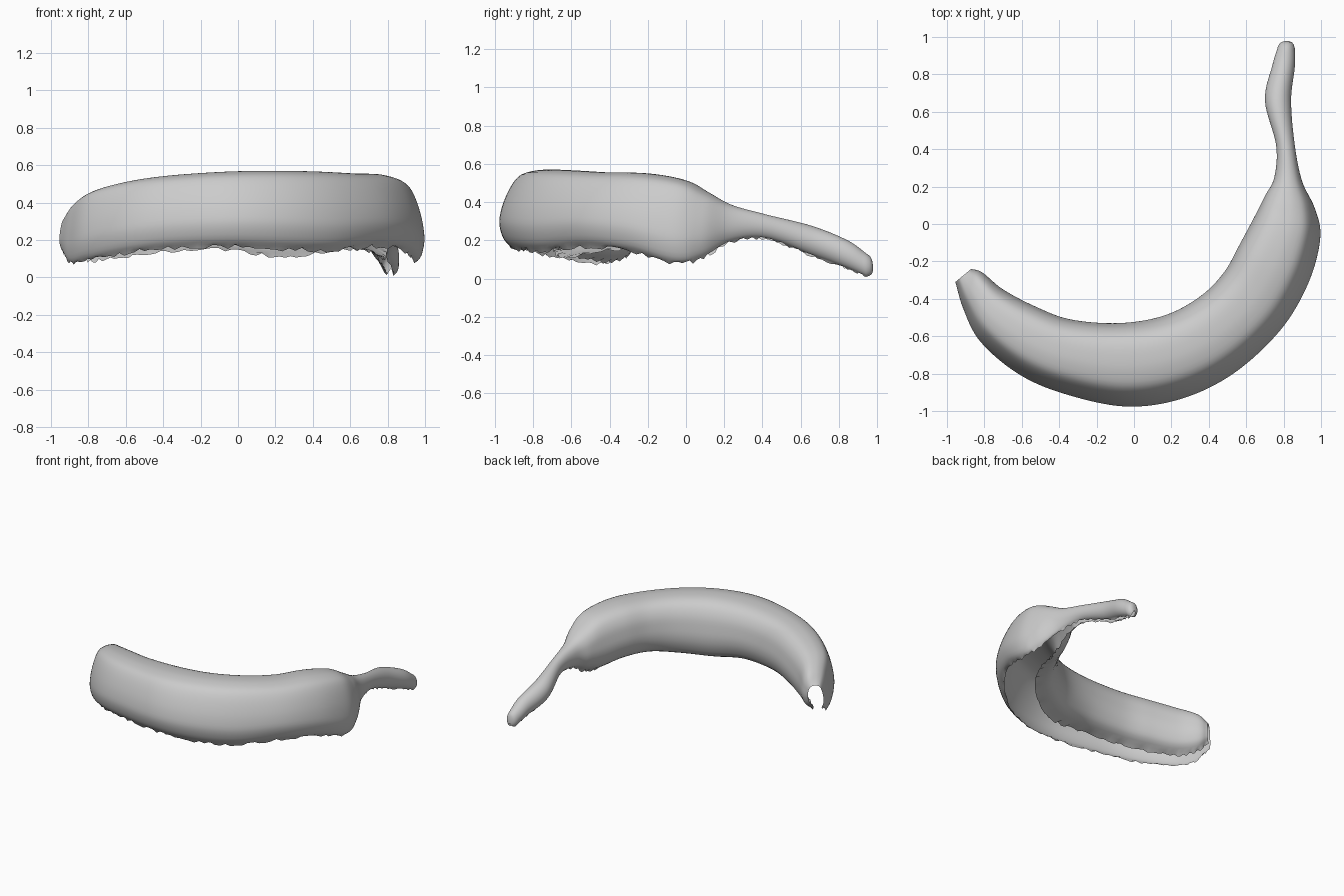
import bpy
import bmesh
import random
from math import sin, cos, radians
from mathutils import Vector

random.seed(4)

default_cube = bpy.data.objects.get("Cube")
if default_cube:
    bpy.data.objects.remove(default_cube, do_unlink=True)

RINGS_PER_STATION = 8
POINTS_PER_SPAN = 3
STEM_START = 10.5
STEM_BLEND = 2.5
STEM_HALF_ANGLE = radians(160)

# Stations from blossom end to stem tip:
# outer x, outer y, inner x, inner y, top z, outer rim z, inner rim z
stations = [
    (-.955, -.31, -.87, -.24, .32, .15, .18),
    (-.91, -.46, -.81, -.26, .40, .07, .12),
    (-.82, -.63, -.70, -.35, .465, .09, .09),
    (-.62, -.80, -.53, -.44, .515, .13, .11),
    (-.38, -.905, -.34, -.51, .545, .16, .13),
    (-.05, -.975, -.08, -.53, .565, .17, .13),
    (.25, -.935, .16, -.49, .57, .16, .09),
    (.53, -.80, .35, -.39, .565, .15, .11),
    (.78, -.57, .48, -.26, .555, .17, .14),
    (.93, -.32, .57, -.10, .55, .14, .14),
    (.995, -.08, .65, .05, .515, .07, .12),
    (.97, .08, .70, .15, .45, .10, .15),
    (.90, .23, .75, .25, .385, .19, .20),
    (.86, .42, .76, .42, .335, .21, .21),
    (.84, .66, .70, .66, .275, .12, .12),
    (.86, .84, .74, .85, .20, .05, .06),
    (.86, .94, .77, .95, .13, .01, .01),
]

# Open skin section: across the body, and rim to crown
body_section = [
    (-.72, 0), (-.9, .1), (-1, .28), (-.97, .45), (-.87, .63), (-.7, .82),
    (-.5, .94), (-.2, .99), (.1, 1), (.45, .98), (.71, .91), (.89, .77),
    (.97, .6), (1, .44), (.94, .28), (.75, .12), (.27, 0),
]

# Rounder, almost closed section for the stem
stem_section = []
for index in range(len(body_section)):
    angle = STEM_HALF_ANGLE * (2 * index / (len(body_section) - 1) - 1)
    low = cos(STEM_HALF_ANGLE)
    stem_section.append((sin(angle), (cos(angle) - low) / (1 - low)))


def smooth_path(points, steps):
    """Pass a smooth curve through points of any dimension."""
    points = [Vector(p) for p in points]
    padded = [points[0] * 2 - points[1]] + points + [points[-1] * 2 - points[-2]]
    path = []
    for a, b, c, d in zip(padded, padded[1:], padded[2:], padded[3:]):
        for step in range(steps):
            t = step / steps
            path.append((b * 2 + (c - a) * t
                         + (a * 2 - b * 5 + c * 4 - d) * t ** 2
                         + (b * 3 - a - c * 3 + d) * t ** 3) / 2)
    path.append(points[-1])
    return path


def make_ring(bm, station, stem_amount):
    """Place one section of the skin, with a torn lower rim."""
    outer_x, outer_y, inner_x, inner_y, top, outer_rim, inner_rim = station
    outer = Vector((outer_x, outer_y))
    inner = Vector((inner_x, inner_y))
    section = [Vector(b).lerp(Vector(s), stem_amount)
               for b, s in zip(body_section, stem_section)]
    profile = smooth_path(section, POINTS_PER_SPAN)
    ring = []
    for index, (across, height) in enumerate(profile):
        side = (across + 1) / 2
        place = outer.lerp(inner, side)
        rim = outer_rim + (inner_rim - outer_rim) * side
        z = rim + (top - rim) * height
        if index in (0, len(profile) - 1):
            z = max(0, z + random.uniform(-1, 1) * .012)
        ring.append(bm.verts.new((place.x, place.y, z)))
    return ring


def bridge(bm, first, second):
    for a, b, c, d in zip(first, first[1:], second[1:], second):
        bm.faces.new((a, b, c, d))


def make_material(name, colour):
    material = bpy.data.materials.new(name)
    material.use_nodes = True
    material.diffuse_color = colour
    shader = material.node_tree.nodes["Principled BSDF"]
    shader.inputs["Base Color"].default_value = colour
    shader.inputs["Roughness"].default_value = .8
    return material


# Sweep the skin along the fruit
bm = bmesh.new()
rings = []
for index, station in enumerate(smooth_path(stations, RINGS_PER_STATION)):
    position = index / RINGS_PER_STATION
    stem_amount = min(1, max(0, (position - STEM_START) / STEM_BLEND))
    rings.append(make_ring(bm, station, stem_amount))

# Rounded stem tip
tip = Vector((.82, .978, .05))
last_ring = [v.co.copy() for v in rings[-1]]
for shrink, advance in ((.15, .5), (.4, .85), (.8, 1)):
    ring = []
    for co in last_ring:
        point = co.lerp(tip, shrink)
        point.y = co.y + (tip.y - co.y) * advance
        ring.append(bm.verts.new(point))
    rings.append(ring)

for first, second in zip(rings, rings[1:]):
    bridge(bm, first, second)
bm.faces.new(rings[-1])
bmesh.ops.recalc_face_normals(bm, faces=bm.faces)

# Make the skin face outwards
bm.faces.ensure_lookup_table()
crown = max(bm.faces, key=lambda f: f.calc_center_median().z)
if crown.normal.z < 0:
    bmesh.ops.reverse_faces(bm, faces=bm.faces)

mesh = bpy.data.meshes.new("banana_skin")
bm.to_mesh(mesh)
bm.free()
banana = bpy.data.objects.new("banana_skin", mesh)
bpy.context.collection.objects.link(banana)
mesh.materials.append(make_material("pale grey", (.6, .6, .6, 1)))

# Soft shading
bpy.context.view_layer.objects.active = banana
banana.select_set(True)
bpy.ops.object.shade_smooth_by_angle(angle=1)
